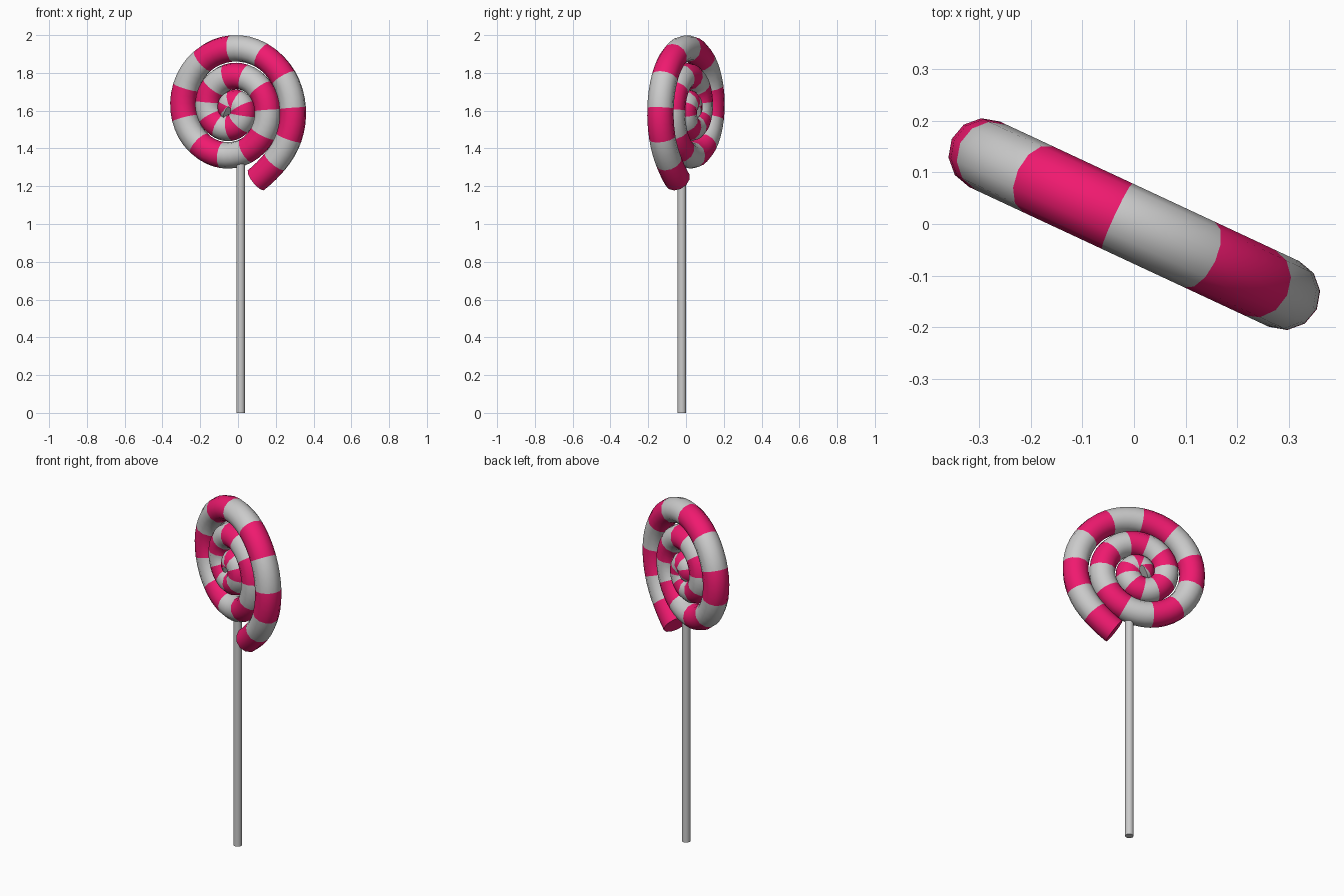
import bpy, bmesh
from math import sin, cos, pi, radians
from mathutils import Vector, Matrix

if "Cube" in bpy.data.objects:
    bpy.data.objects.remove(bpy.data.objects["Cube"])

PITCH, R0, TUBE, SIDES = 0.147, 0.356, 0.07, 12
CENTRE = Vector((-0.036, 0, 1.61))
TAIL, INNER = -69.0, 870.0          # winding angles in degrees, outside to inside


def spiral(deg):
    r = R0 - PITCH * deg / 360
    t = max(0, (-44 - deg) / 25)    # the tail straightens outward
    r += 0.018 * t * t
    a = radians(deg)
    return CENTRE + Vector((r * cos(a), 0, r * sin(a)))


def material(name, colour):
    m = bpy.data.materials.new(name)
    m.diffuse_color = colour
    m.use_nodes = True
    m.node_tree.nodes["Principled BSDF"].inputs["Base Color"].default_value = m.diffuse_color
    return m


# striped candy coil
angles, stripes = [TAIL], []
deg, i = TAIL, 0
while deg < INNER:
    step = min(33.5, 21 + 2.2 * i)
    for k in range(4):
        angles.append(min(deg + step * (k + 1) / 4, INNER))
        stripes.append(i % 2)
    deg += step
    i += 1

bm = bmesh.new()
rings = []
for d in angles:
    p = spiral(d)
    tangent = (spiral(d + 0.5) - spiral(d - 0.5)).normalized()
    side = Vector((0, 1, 0))
    out = tangent.cross(side)
    rings.append([bm.verts.new(p + TUBE * (cos(2 * pi * j / SIDES) * out + sin(2 * pi * j / SIDES) * side))
                  for j in range(SIDES)])
for n, s in enumerate(stripes):
    for j in range(SIDES):
        k = (j + 1) % SIDES
        f = bm.faces.new((rings[n][j], rings[n][k], rings[n + 1][k], rings[n + 1][j]))
        f.material_index = s
bm.faces.new(rings[0])
bm.faces.new(rings[-1]).material_index = stripes[-1]
bmesh.ops.recalc_face_normals(bm, faces=bm.faces)
bm.transform(Matrix.Rotation(radians(-25), 4, 'Z'))
mesh = bpy.data.meshes.new("candy_coil")
bm.to_mesh(mesh)
bm.free()
mesh.materials.append(material("pink", (0.87, 0.01, 0.16, 1)))
mesh.materials.append(material("plain", (0.8, 0.8, 0.8, 1)))
coil = bpy.data.objects.new("candy_coil", mesh)
bpy.context.collection.objects.link(coil)
bpy.context.view_layer.objects.active = coil
coil.select_set(True)
bpy.ops.object.shade_smooth_by_angle(angle=radians(50))

# stick
bpy.ops.mesh.primitive_cylinder_add(vertices=12, radius=0.023, depth=1.4, location=(0.014, -0.022, 0.7))
bpy.context.object.name = "stick"
bpy.ops.object.shade_smooth_by_angle(angle=radians(50))
